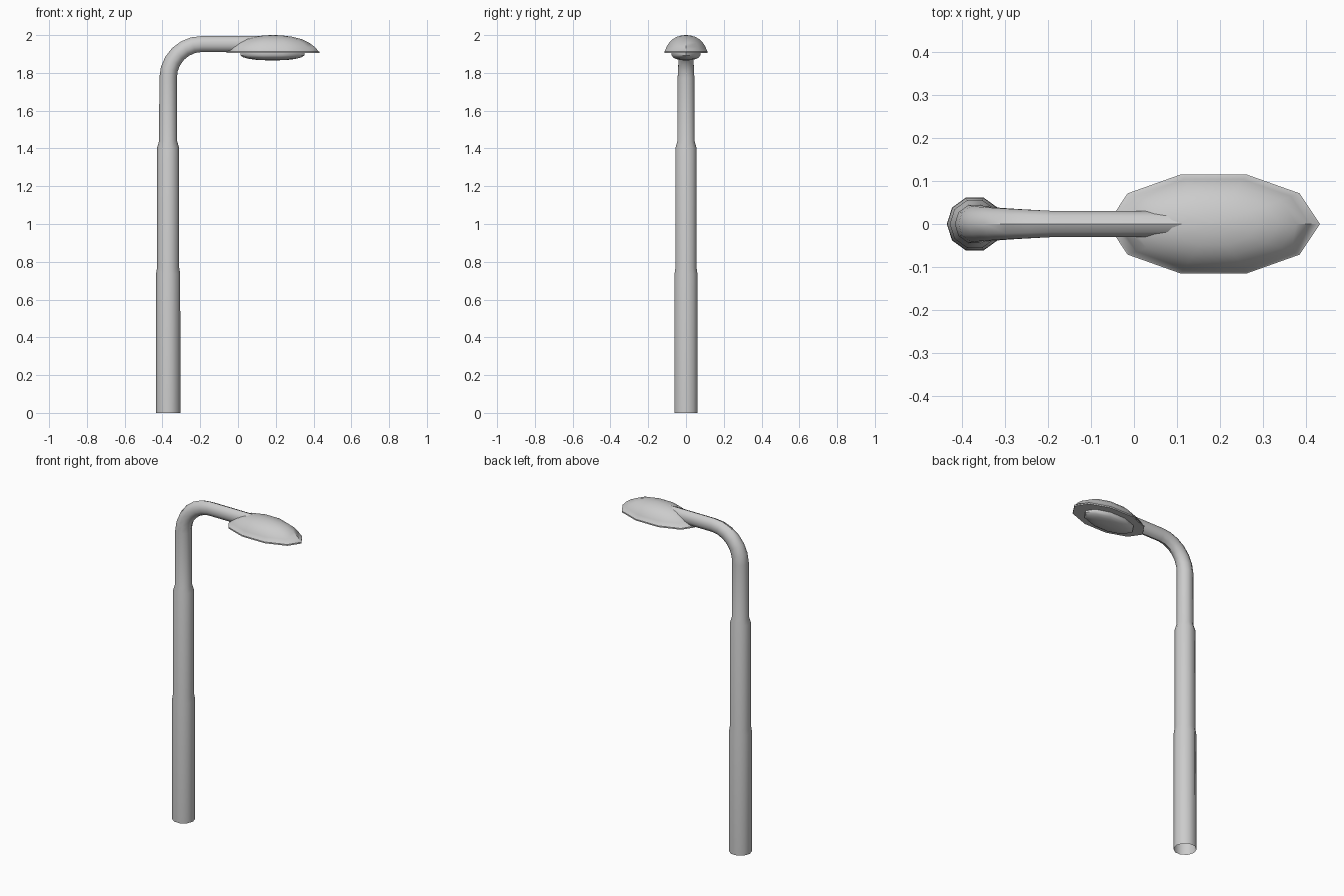
import bpy, bmesh
from math import sin, cos, pi, radians

if "Cube" in bpy.data.objects:
    bpy.data.objects.remove(bpy.data.objects["Cube"])

SIDES = 10


def loft(name, rings, cap_start=False, cap_end=False):
    """Skin a list of equal-sized rings of points into one smooth object."""
    bm = bmesh.new()
    loops = [[bm.verts.new(p) for p in ring] for ring in rings]
    for a, b in zip(loops, loops[1:]):
        for i in range(SIDES):
            j = (i + 1) % SIDES
            bm.faces.new((a[i], a[j], b[j], b[i]))
    if cap_start:
        bm.faces.new(loops[0])
    if cap_end:
        bm.faces.new(loops[-1])
    bmesh.ops.recalc_face_normals(bm, faces=bm.faces)
    me = bpy.data.meshes.new(name)
    bm.to_mesh(me)
    bm.free()
    ob = bpy.data.objects.new(name, me)
    bpy.context.collection.objects.link(ob)
    bpy.ops.object.select_all(action='DESELECT')
    ob.select_set(True)
    bpy.context.view_layer.objects.active = ob
    bpy.ops.object.shade_smooth_by_angle(angle=radians(40))
    return ob


def tube_ring(x, z, tilt, r_in, r_y):
    """Ten-sided ring around a path point; tilt 0 = rising, pi/2 = along +x."""
    return [(x + r_in * cos(2 * pi * i / SIDES) * cos(tilt),
             r_y * sin(2 * pi * i / SIDES),
             z - r_in * cos(2 * pi * i / SIDES) * sin(tilt)) for i in range(SIDES)]


def oval_ring(cx, rx, ry, z):
    return [(cx + rx * cos(2 * pi * i / SIDES), ry * sin(2 * pi * i / SIDES), z)
            for i in range(SIDES)]


# Stepped pole, bend and arm as one tube, open at the foot
PX = -0.37
rings = [tube_ring(PX, z, 0, r, r) for z, r in
         ((0, .065), (.735, .064), (.77, .0585), (1.405, .058), (1.44, .0475))]
R, STEPS = 0.18, 6
for k in range(STEPS + 1):
    t = k / STEPS
    a = t * pi / 2
    rings.append(tube_ring(PX + R * (1 - cos(a)), 1.773 + R * sin(a), a,
                           .0465 - .0045 * t, .0465 - .0145 * t))
rings.append(tube_ring(0.14, 1.953, pi / 2, .042, .0315))
loft("pole_and_arm", rings, cap_end=True)

# Domed lamp housing with a thin rim and flat underside
CX = 0.185
dome = ((1, 1.905), (1, 1.913), (.975, 1.915), (.9, 1.937), (.78, 1.959),
        (.62, 1.978), (.42, 1.991), (.2, 1.998), (.03, 2.0))
loft("lamp_housing", [oval_ring(CX, .247 * s, .121 * s, z) for s, z in dome],
     cap_start=True, cap_end=True)

# Shallow lens bulging below the housing
lens = ((1, 1.907), (1, 1.893), (.9, 1.882), (.72, 1.874), (.45, 1.868), (.05, 1.866))
loft("lamp_lens", [oval_ring(CX - .003, .17 * s, .08 * s, z) for s, z in lens],
     cap_end=True)
